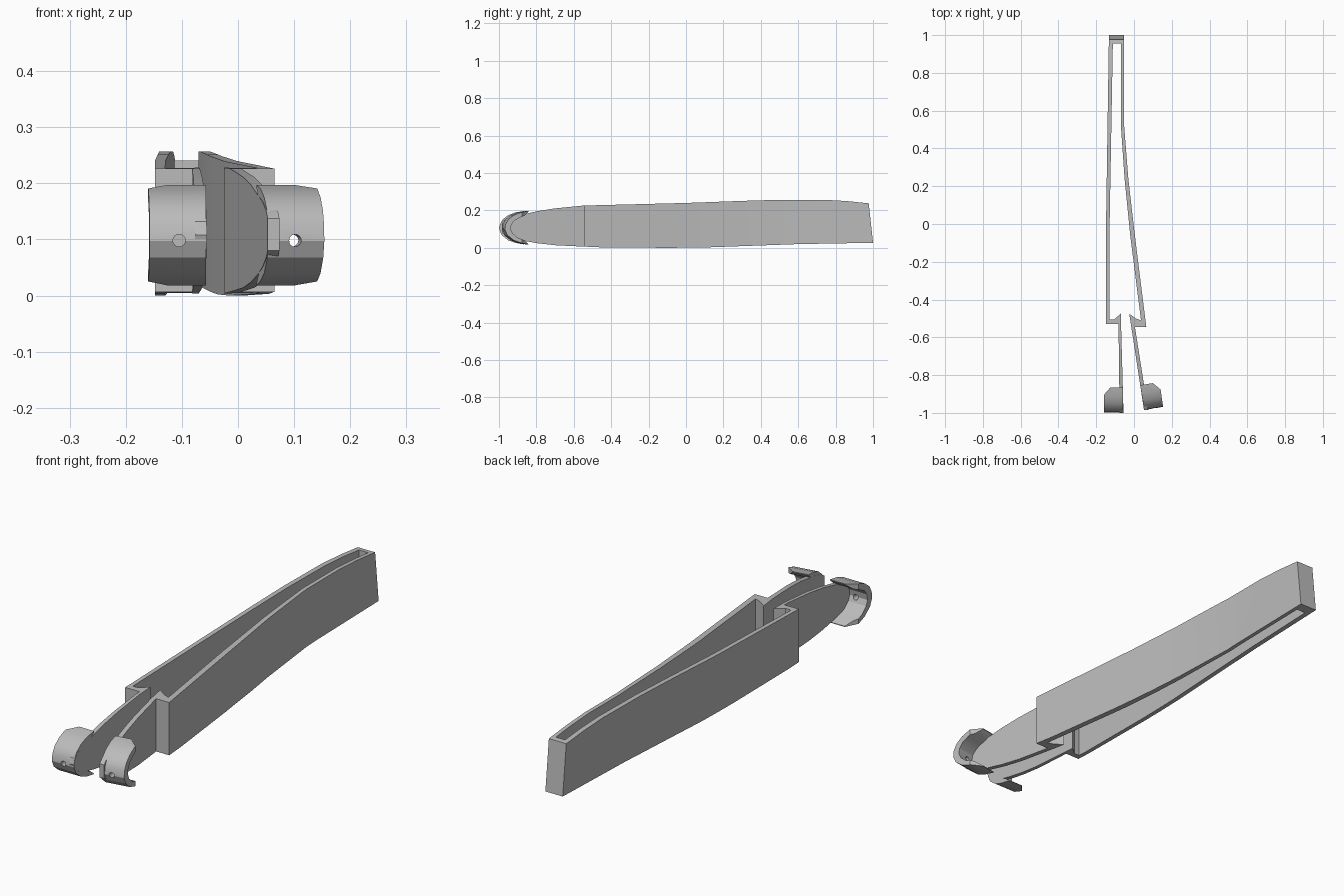
import bpy, bmesh, math
from mathutils import Matrix, Vector

if "Cube" in bpy.data.objects:
    bpy.data.objects.remove(bpy.data.objects["Cube"], do_unlink=True)

grey = bpy.data.materials.new("plain grey")
grey.use_nodes = True
colour = (0.5, 0.5, 0.5, 1)
grey.diffuse_color = colour
grey.node_tree.nodes["Principled BSDF"].inputs["Base Color"].default_value = colour


def prism(name, points, to_3d, low, high):
    """Extrude a closed outline between two levels."""
    bm = bmesh.new()
    face = bm.faces.new([bm.verts.new(to_3d(a, b, low)) for a, b in points])
    new = bmesh.ops.extrude_face_region(bm, geom=[face])["geom"]
    shift = Vector(to_3d(0, 0, high)) - Vector(to_3d(0, 0, low))
    bmesh.ops.translate(bm, verts=[v for v in new if isinstance(v, bmesh.types.BMVert)], vec=shift)
    bmesh.ops.recalc_face_normals(bm, faces=bm.faces)
    mesh = bpy.data.meshes.new(name)
    bm.to_mesh(mesh)
    bm.free()
    mesh.materials.append(grey)
    obj = bpy.data.objects.new(name, mesh)
    bpy.context.collection.objects.link(obj)
    return obj


def plan(name, points):
    return prism(name, points, lambda x, y, z: (x, y, z), -0.1, 0.4)


def side(name, points):
    return prism(name, points, lambda y, z, x: (x, y, z), -0.4, 0.4)


def combine(obj, cutter, operation):
    """Apply a boolean and discard its cutter."""
    mod = obj.modifiers.new("cut", 'BOOLEAN')
    mod.operation, mod.object, mod.solver = operation, cutter, 'EXACT'
    graph = bpy.context.evaluated_depsgraph_get()
    mesh = bpy.data.meshes.new_from_object(obj.evaluated_get(graph))
    obj.modifiers.clear()
    obj.data = mesh
    bpy.data.objects.remove(cutter, do_unlink=True)


def smooth(obj):
    bpy.ops.object.select_all(action='DESELECT')
    obj.select_set(True)
    bpy.context.view_layer.objects.active = obj
    bpy.ops.object.shade_smooth_by_angle(angle=math.radians(25))


# Sprung body: right wall, back bridge, left wall and both slender arms
body = plan("sprung_body", [
    (-.055, -1.02), (-.07, -.475), (-.105, -.505), (-.13, -.505),
    (-.129, 0), (-.112, .955), (-.07, .955), (-.07, .53), (-.05, .24),
    (-.02, -.06), (.037, -.51), (.01, -.5), (-.025, -.475),
    (.053, -.985), (.074, -.985), (.005, -.545), (.065, -.545),
    (.001, -.03), (-.03, .24), (-.053, .53), (-.053, 1.05),
    (-.132, 1.05), (-.148, 0), (-.148, -.53), (-.082, -.53), (-.076, -1.02)])
body_side = side("body_side_cutter", [
    (-1, .108), (-.992, .132), (-.965, .152), (-.92, .168), (-.865, .18),
    (-.79, .197), (-.7, .211), (-.55, .226), (0, .24), (.3, .251), (.5, .257),
    (.74, .257), (.86, .25), (.977, .238), (1, .027), (.6, .02), (.1, .002),
    (-.1, 0), (-.46, .003), (-.6, .009), (-.7, .014), (-.79, .024),
    (-.865, .037), (-.92, .05), (-.965, .067), (-.992, .085)])
combine(body, body_side, 'INTERSECT')
smooth(body)


# Curved finger clips with a pin hole
def clip(name):
    obj = plan(name, [(-.057, -1.02), (-.057, -.865), (-.125, -.865),
                      (-.16, -.905), (-.157, -1.02)])
    hook = side("clip_side_cutter", [
        (-.86, .198), (-.91, .19), (-.95, .175), (-.98, .152), (-.995, .125),
        (-.998, .097), (-.985, .068), (-.95, .04), (-.91, .026), (-.86, .017),
        (-.89, .04), (-.93, .055), (-.957, .078), (-.967, .1),
        (-.963, .125), (-.945, .147), (-.915, .163), (-.89, .172)])
    combine(obj, hook, 'INTERSECT')
    ring = [(-.105 + .011 * math.cos(i * math.tau / 16),
             .098 + .011 * math.sin(i * math.tau / 16)) for i in range(16)]
    hole = prism("hole_cutter", ring, lambda x, z, y: (x, y, z), -1.1, -.9)
    combine(obj, hole, 'DIFFERENCE')
    return obj


right_clip = clip("right_clip")
left_clip = clip("left_clip")

# Mirror the left clip and turn it to follow its splayed arm
turn = (Matrix.Translation((.053, -.987, 0)) @ Matrix.Rotation(math.radians(9.5), 4, 'Z')
        @ Matrix.Scale(-1, 4, (1, 0, 0)) @ Matrix.Translation((.055, 1, 0)))
left_clip.data.transform(turn)
left_clip.data.flip_normals()
for obj in (right_clip, left_clip):
    smooth(obj)
